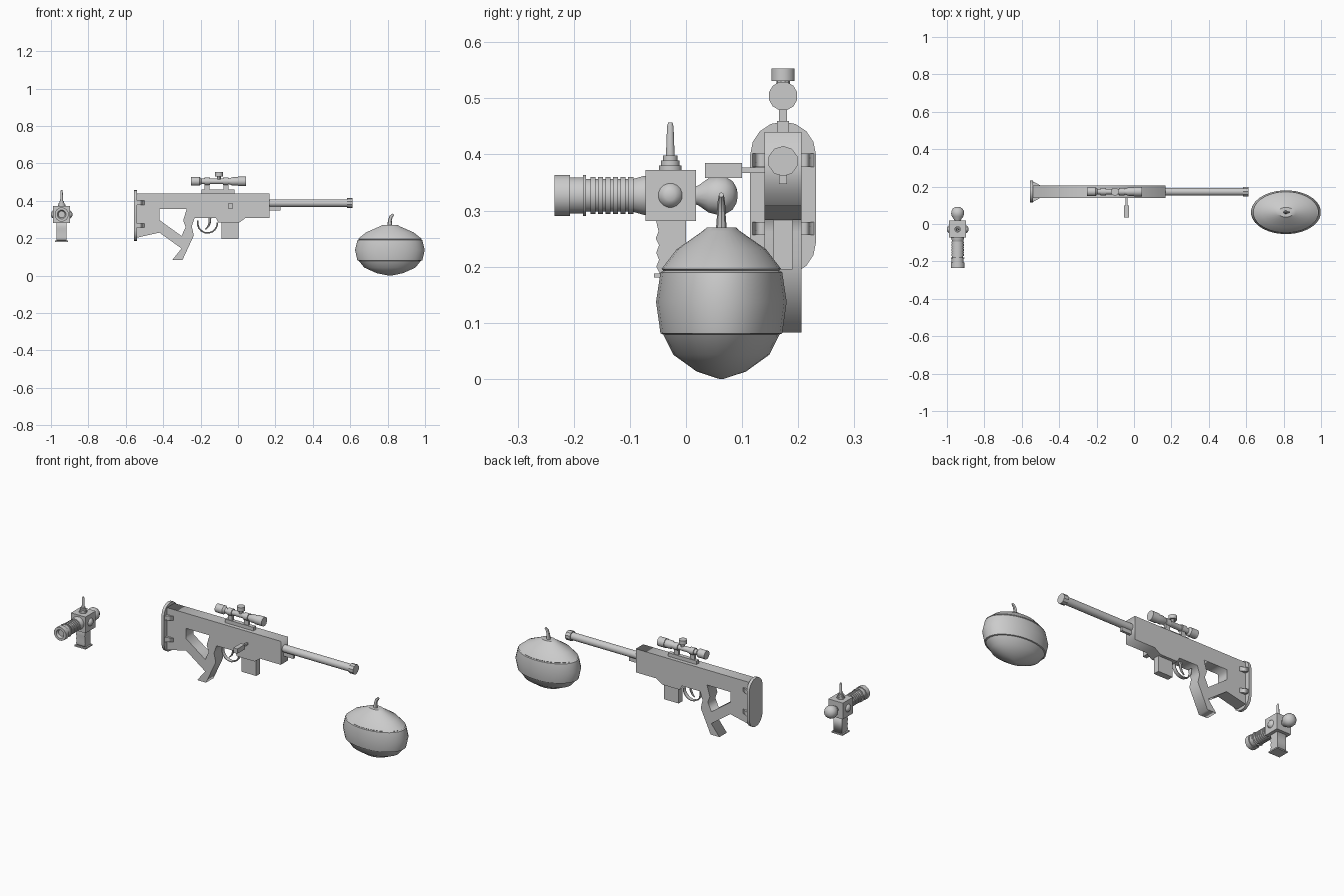
import bpy, bmesh, math
from mathutils import Matrix, Vector

if "Cube" in bpy.data.objects:
    bpy.data.objects.remove(bpy.data.objects["Cube"])

AXES = {'Z': ((1, 0, 0), (0, 1, 0), (0, 0, 1)),
        'X': ((0, 1, 0), (0, 0, 1), (1, 0, 0)),
        'Y': ((1, 0, 0), (0, 0, 1), (0, -1, 0))}   # Y axis runs towards the front


def frame(axis, loc):
    m = Matrix(AXES[axis]).transposed().to_4x4()
    return Matrix.Translation(loc) @ m


def add(name, mesh, smooth=False):
    ob = bpy.data.objects.new(name, mesh)
    bpy.context.collection.objects.link(ob)
    if smooth:
        mesh.shade_smooth()
        mesh.set_sharp_from_angle(angle=math.radians(32))
    return ob


def from_bm(name, bm, smooth=False):
    bmesh.ops.recalc_face_normals(bm, faces=bm.faces)
    mesh = bpy.data.meshes.new(name)
    bm.to_mesh(mesh)
    bm.free()
    return add(name, mesh, smooth)


def lathe(name, prof, loc, axis='Z', n=12, scale=(1, 1), smooth=True):
    """Revolve (height, radius) pairs around an axis, capped at both ends."""
    bm = bmesh.new()
    rings = []
    for h, r in prof:
        rings.append([bm.verts.new((r * scale[0] * math.cos(2 * math.pi * (i + .5) / n),
                                    r * scale[1] * math.sin(2 * math.pi * (i + .5) / n), h))
                      for i in range(n)])
    for a, b in zip(rings, rings[1:]):
        for i in range(n):
            j = (i + 1) % n
            bm.faces.new((a[i], a[j], b[j], b[i]))
    bm.faces.new(rings[0])
    bm.faces.new(rings[-1])
    bm.transform(frame(axis, loc))
    return from_bm(name, bm, smooth)


def box(name, x, y, z):
    bm = bmesh.new()
    bmesh.ops.create_cube(bm, size=1)
    for v in bm.verts:
        v.co = Vector([(a + b) / 2 + c * (b - a) for (a, b), c in zip((x, y, z), v.co)])
    return from_bm(name, bm)


def prism(name, loops, half, loc, axis='Y'):
    """Extrude closed outlines (later loops are holes) along an axis."""
    cu = bpy.data.curves.new(name, 'CURVE')
    cu.dimensions, cu.fill_mode, cu.extrude = '2D', 'BOTH', half
    for pts in loops:
        s = cu.splines.new('POLY')
        s.points.add(len(pts) - 1)
        for p, q in zip(s.points, pts):
            p.co = (*q, 0, 1)
        s.use_cyclic_u = True
    tmp = bpy.data.objects.new(name + "_outline", cu)
    mesh = bpy.data.meshes.new_from_object(tmp)
    bpy.data.objects.remove(tmp)
    mesh.transform(frame(axis, loc))
    return add(name, mesh)


def tube(name, pts, radii, width, n=8, smooth=True):
    """Sweep a round section along points in the xz plane."""
    bm = bmesh.new()
    rings = []
    for k, (p, r) in enumerate(zip(pts, radii)):
        a, b = Vector(pts[max(k - 1, 0)]), Vector(pts[min(k + 1, len(pts) - 1)])
        t = (b - a).normalized()
        side = Vector((t.z, 0, -t.x))
        rings.append([bm.verts.new(Vector(p) + side * r * math.cos(2 * math.pi * i / n)
                      + Vector((0, r * width * math.sin(2 * math.pi * i / n), 0))) for i in range(n)])
    for a, b in zip(rings, rings[1:]):
        for i in range(n):
            bm.faces.new((a[i], a[(i + 1) % n], b[(i + 1) % n], b[i]))
    bm.faces.new(rings[0])
    bm.faces.new(rings[-1])
    return from_bm(name, bm, smooth)


# --- Rifle -----------------------------------------------------------------
Y = 0.173
outer = [(-.54, .44), (.168, .44), (.168, .308), (.04, .308), (.005, .283), (-.105, .283),
         (-.118, .308), (-.232, .308), (-.247, .262), (-.228, .21), (-.297, .083),
         (-.352, .083), (-.302, .145), (-.42, .23), (-.54, .203)]
outer[9:11] = [(-.236, .215), (-.297, .083)]
hole = [(-.42, .355), (-.275, .355), (-.293, .295), (-.28, .26), (-.302, .212), (-.42, .297)]
prism("rifle_body", [outer, hole], .033, (0, Y, 0))

# Butt plate with side ribs
R = .0585
pill = [(R * math.cos(a), (.40 if a < 3.2 else .243) + R * math.sin(a))
        for a in [math.pi * k / 8 for k in range(9)] + [math.pi * (1 + k / 8) + 1e-4 for k in range(9)]]
pill = [(u, (.40 if i < 9 else .243) + R * math.sin(math.pi * (i if i < 9 else i - 1) / 8))
        for i, (u, w) in enumerate(pill)]
prism("butt_plate", [pill], .008, (-.548, Y, 0), 'X')
for side in (-1, 1):
    for z in (.39, .268):
        prism("butt_rib", [[(-.542, side * .03), (-.542, side * .056), (-.50, side * .033)]],
              .012, (0, Y, z), 'Z')

# Barrel, muzzle and lower lug
lathe("barrel", [(.15, .021), (.59, .021)], (0, Y, .388), 'X', 12)
lathe("muzzle", [(.583, .027), (.612, .027)], (0, Y, .388), 'X', 10)
box("barrel_lug", (.16, .228), (Y - .007, Y + .007), (.347, .372))

# Magazine, bolt handle
box("magazine", (-.087, .004), (Y - .017, Y + .017), (.195, .30))
box("bolt_stem", (-.045, -.035), (.09, .15), (.367, .377))
box("bolt_knob", (-.053, -.028), (.034, .10), (.358, .385))

# Trigger guard and trigger
arc = [math.radians(165 + 22 * k) for k in range(10)]
tube("trigger_guard", [(-.163 + .053 * math.cos(a), Y, .281 + .053 * math.sin(a)) for a in arc],
     [.004] * 10, 3, 6)
tube("trigger", [(-.15, Y, .315), (-.152, Y, .28), (-.16, Y, .262), (-.175, Y, .247)],
     [.008, .006, .005, .003], 1.2, 6)

# Scope on its rail
box("scope_rail", (-.195, -.018), (Y - .011, Y + .011), (.438, .46))
for x in (-.165, -.065):
    box("scope_mount", (x - .013, x + .013), (Y - .007, Y + .007), (.458, .492))
    lathe("scope_ring", [(x - .014, .020), (x + .014, .020)], (0, Y, .504), 'X', 12)
lathe("scope_tube", [(-.25, .018), (-.25, .024), (-.205, .024), (-.195, .015), (-.05, .015),
                     (-.03, .023), (.0, .023), (.0, .026), (.042, .026), (.042, .018)],
      (0, Y, .504), 'X', 12)
lathe("scope_turret_stem", [(.51, .012), (.535, .012)], (-.102, Y, 0), 'Z', 10)
lathe("scope_turret_knob", [(.531, .0215), (.553, .0215)], (-.102, Y, 0), 'Z', 12)

# --- Round gourd-shaped bomb ------------------------------------------------
lathe("bomb_shell", [(0, .004), (.013, .044), (.043, .086), (.079, .104), (.081, .109),
                     (.137, .117), (.190, .109), (.193, .104), (.196, .107), (.231, .08),
                     (.263, .034), (.27, .026), (.27, .01)],
      (.812, .063, 0), 'Z', 32, (1.6, 1))
tube("bomb_stem", [(.811, .063, .265), (.812, .063, .295), (.818, .063, .315), (.831, .063, .328)],
     [.013, .010, .009, .006], .75, 8)

# --- Ray pistol --------------------------------------------------------------
X, PY, PZ = -.943, -.028, .327
box("pistol_body", (X - .045, X + .045), (-.072, .018), (.281, .372))
barrel = [(.06, .036), (.075, .036), (.092, .031)]
for k in range(6):
    h = .094 + k * .0135
    barrel += [(h, .030), (h, .034), (h + .009, .034), (h + .009, .030)]
barrel += [(.178, .030), (.178, .038), (.184, .038), (.184, .033), (.207, .033),
           (.207, .038), (.234, .038), (.234, .024), (.222, .018)]
lathe("pistol_barrel", barrel, (X, 0, PZ), 'Y', 12)
lathe("rear_bulb", [(-.015, .016), (-.022, .018), (-.040, .031), (-.055, .035), (-.070, .034),
                    (-.083, .026), (-.090, .014), (-.092, .003)], (X, 0, PZ), 'Y', 16)
for s in (-1, 1):
    lathe("side_dome", [(s * .044, .022), (s * .049, .020), (s * .054, .014), (s * .057, .009)],
          (X, PY, PZ), 'X', 16)
lathe("antenna", [(.37, .021), (.38, .021), (.38, .017), (.389, .017), (.389, .013), (.398, .013),
                  (.398, .008), (.45, .006), (.457, .004)], (X, PY, 0), 'Z', 12)

# Grip with finger grooves and base plate (outline in the yz plane)
grip = [(.0, .285), (.0, .186), (-.046, .186), (-.053, .20), (-.048, .212), (-.053, .225),
        (-.048, .238), (-.054, .25), (-.049, .263), (-.054, .285)]
prism("pistol_grip", [grip], .027, (X, 0, 0), 'X')
box("grip_base", (X - .035, X + .035), (-.057, .006), (.181, .188))
